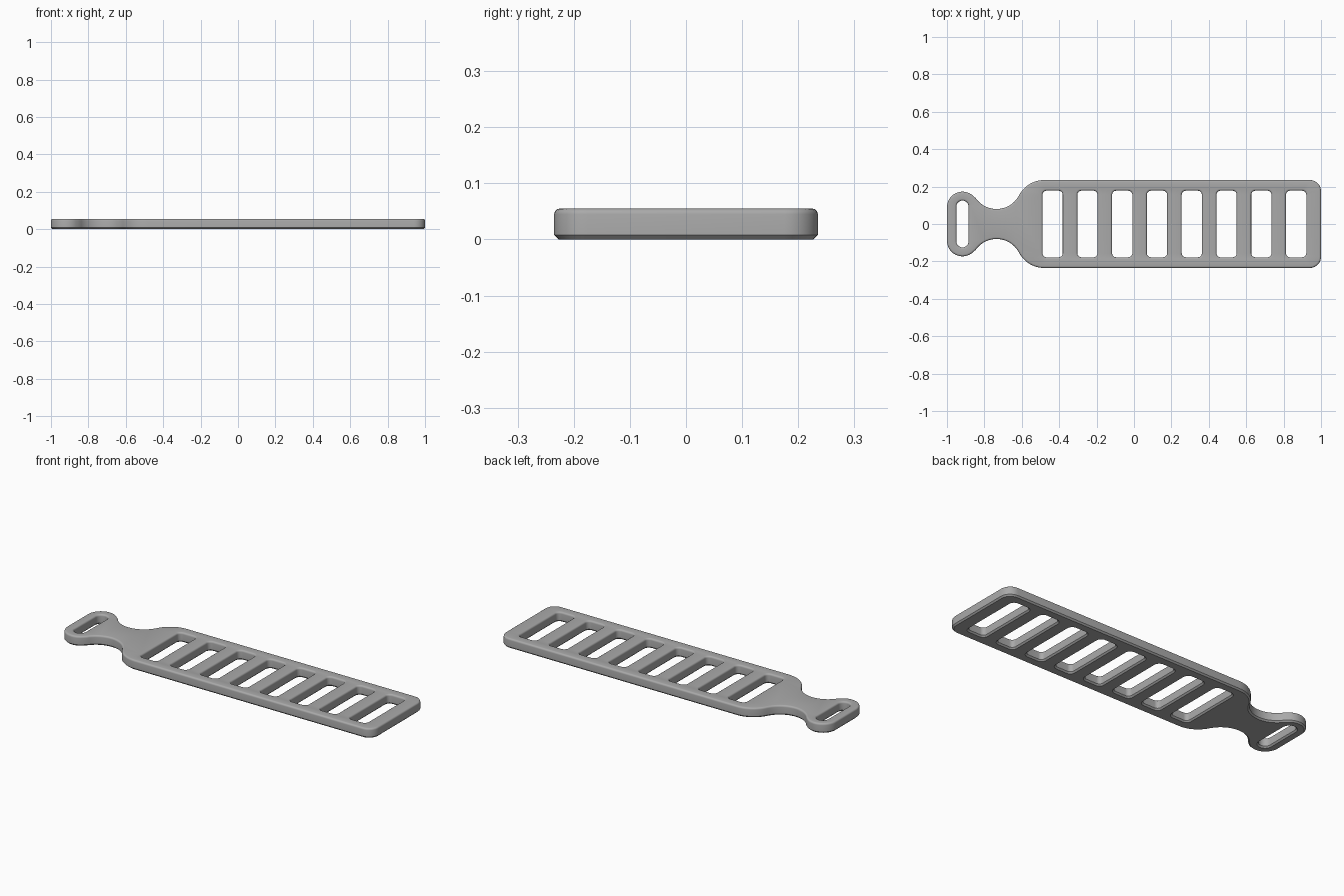
import bpy, bmesh, math

if "Cube" in bpy.data.objects:
    bpy.data.objects.remove(bpy.data.objects["Cube"])

T = 0.055      # thickness
ROUND = 0.01   # top edge rounding
CHAMF = 0.008  # bottom edge chamfer


def arc(cx, cy, r, a0, a1, n):
    return [(cx + r * math.cos(math.radians(a0 + (a1 - a0) * i / n)),
             cy + r * math.sin(math.radians(a0 + (a1 - a0) * i / n))) for i in range(n + 1)]


def strap_outline(d):
    """Outer contour shrunk by d: strap end, shoulder, waist, loop end, mirrored in y."""
    loop_c, waist_c = (-0.917, 0.09), (-0.735, 0.215)
    sx, sr = -0.48, 0.152
    sy = 0.235 - sr
    a_sh = math.degrees(math.atan2(waist_c[1] - sy, waist_c[0] - sx))
    a_lp = math.degrees(math.atan2(waist_c[1] - loop_c[1], waist_c[0] - loop_c[0]))
    half = arc(0.94, 0.175, 0.06 - d, 0, 90, 8)
    half += arc(sx, sy, sr - d, 90, a_sh, 12)
    half += arc(*waist_c, 0.135 + d, a_sh - 180, a_lp - 180, 20)[1:]
    half += arc(*loop_c, 0.083 - d, a_lp, 180, 16)[1:]
    return half + [(x, -y) for x, y in reversed(half)]


def hole_outline(cx, hx, hy, r):
    """Rounded rectangular opening, enlarged by d."""
    def outline(d):
        pts = []
        for k, (sx, sy) in enumerate([(1, 1), (-1, 1), (-1, -1), (1, -1)]):
            a = arc(cx + sx * (hx - r), sy * (hy - r), r + d, 90 * k, 90 * k + 90, 8)
            pts += [p for p in a if not pts or math.dist(p, pts[-1]) > 1e-5]
        if math.dist(pts[0], pts[-1]) < 1e-5:
            pts.pop()
        return pts
    return outline


# Edge section: bottom chamfer, straight wall, rounded top
section = [(CHAMF, 0), (0, CHAMF)]
section += [(ROUND * (1 - math.cos(a)), T - ROUND + ROUND * math.sin(a))
            for a in (math.pi / 2 * i / 4 for i in range(5))]

# Strap outline, eight windows and the buckle slot
contours = [strap_outline]
contours += [hole_outline(-0.435 + 0.186 * i, 0.054, 0.178, 0.022) for i in range(8)]
contours.append(hole_outline(-0.917, 0.0325, 0.125, 0.032))

bm = bmesh.new()
bottom, top = [], []
for contour in contours:
    rings = [[bm.verts.new((x, y, z)) for x, y in contour(d)] for d, z in section]
    n = len(rings[0])
    for lo, hi in zip(rings, rings[1:]):
        for i in range(n):
            j = (i + 1) % n
            bm.faces.new((lo[i], lo[j], hi[j], hi[i]))
    for ring, edges in ((rings[0], bottom), (rings[-1], top)):
        edges += [bm.edges.get((ring[i], ring[(i + 1) % n])) for i in range(n)]

# Flat faces with openings
for edges, z in ((bottom, -1), (top, 1)):
    bmesh.ops.triangle_fill(bm, edges=edges, use_beauty=True, normal=(0, 0, z))
bmesh.ops.recalc_face_normals(bm, faces=bm.faces)

mesh = bpy.data.meshes.new("slotted_strap")
bm.to_mesh(mesh)
bm.free()
strap = bpy.data.objects.new("slotted_strap", mesh)
bpy.context.collection.objects.link(strap)

grey = bpy.data.materials.new("grey")
grey.diffuse_color = (0.4, 0.4, 0.4, 1)
grey.use_nodes = True
grey.node_tree.nodes["Principled BSDF"].inputs["Base Color"].default_value = grey.diffuse_color
mesh.materials.append(grey)

bpy.context.view_layer.objects.active = strap
strap.select_set(True)
bpy.ops.object.shade_smooth_by_angle(angle=math.radians(35))
